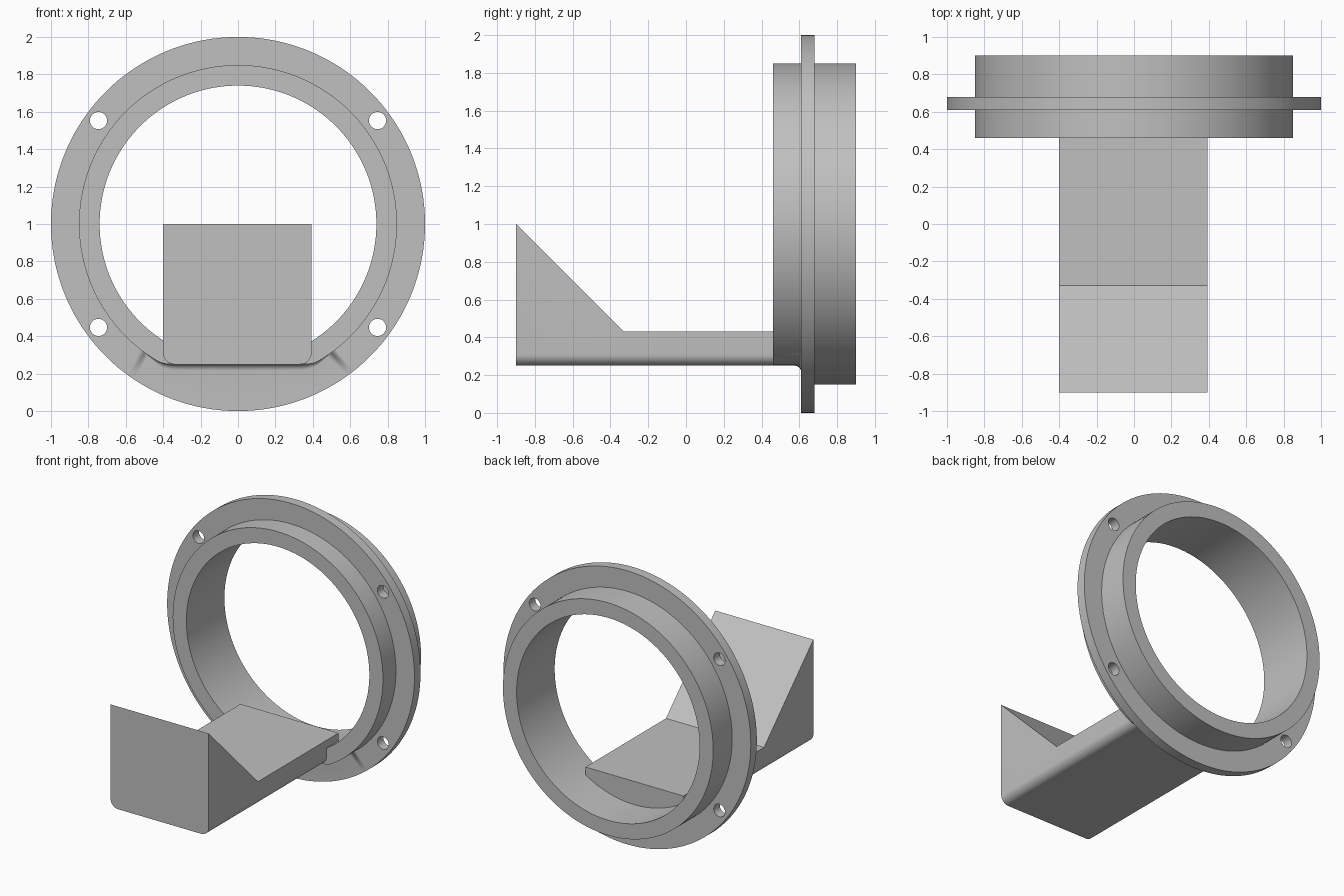
import bpy, bmesh
from math import sin, cos, pi, tau, radians
from mathutils import Matrix

cube = bpy.data.objects.get("Cube")
if cube:
    bpy.data.objects.remove(cube)

grey = bpy.data.materials.new("light_grey")
grey.use_nodes = True
grey.diffuse_color = (0.53, 0.53, 0.53, 1)
grey.node_tree.nodes["Principled BSDF"].inputs["Base Color"].default_value = (0.53, 0.53, 0.53, 1)

CENTRE_Z = 1.0
BORE, TUBE, FLANGE = 0.74, 0.85, 1.0
FRONT, FLANGE_FRONT, FLANGE_BACK, BACK = 0.46, 0.61, 0.68, 0.90
FLAT = 0.75          # distance from the axis to the flat under the front tube


def make_object(name, bm):
    bmesh.ops.recalc_face_normals(bm, faces=bm.faces)
    mesh = bpy.data.meshes.new(name)
    bm.to_mesh(mesh)
    bm.free()
    mesh.materials.append(grey)
    obj = bpy.data.objects.new(name, mesh)
    bpy.context.collection.objects.link(obj)
    return obj


def select_only(obj):
    bpy.ops.object.select_all(action="DESELECT")
    obj.select_set(True)
    bpy.context.view_layer.objects.active = obj


def smooth(obj):
    select_only(obj)
    bpy.ops.object.shade_smooth_by_angle(angle=radians(32))


def ring_section(phi):
    """Radius/depth section of the ring at an angle measured from straight down."""
    outer, fillet = TUBE, 0.0
    if cos(phi) > 0.5:
        # soft minimum of the round tube and the flat underside
        flat, k = FLAT / cos(phi), 0.02
        h = max(k - abs(flat - TUBE), 0) / k
        outer = min(flat, TUBE) - h * h * k / 4
        away = min(phi, tau - phi)
        fillet = 0.035 * min(1, max(0, (radians(36) - away) / radians(12)))
    section = [(BORE, FRONT), (outer, FRONT)]
    for i in range(8):
        a = i / 7 * pi / 2
        section.append((outer + fillet * (1 - cos(a)),
                        FLANGE_FRONT - fillet * (1 - sin(a))))
    section += [(FLANGE, FLANGE_FRONT), (FLANGE, FLANGE_BACK),
                (TUBE, FLANGE_BACK), (TUBE, BACK), (BORE, BACK)]
    return section


# Flanged ring: sections swept around the axis
bm = bmesh.new()
STEPS = 180
rings = []
for s in range(STEPS):
    phi = tau * s / STEPS
    rings.append([bm.verts.new((r * sin(phi), y, CENTRE_Z - r * cos(phi)))
                  for r, y in ring_section(phi)])
for s in range(STEPS):
    a, b = rings[s], rings[(s + 1) % STEPS]
    for i in range(len(a)):
        j = (i + 1) % len(a)
        bm.faces.new((a[i], a[j], b[j], b[i]))
bmesh.ops.remove_doubles(bm, verts=bm.verts, dist=0.0001)
ring = make_object("flanged_ring", bm)

# Four bolt holes through the flange
bm = bmesh.new()
for sx in (-1, 1):
    for sz in (-1, 1):
        place = Matrix.Translation((sx * 0.746, 0.645, CENTRE_Z + sz * 0.553))
        bmesh.ops.create_cone(bm, cap_ends=True, segments=32, radius1=0.046,
                              radius2=0.046, depth=0.2,
                              matrix=place @ Matrix.Rotation(pi / 2, 4, "X"))
cutter = make_object("bolt_hole_cutter", bm)
cutter.hide_render = True
cut = ring.modifiers.new("bolt_holes", "BOOLEAN")
cut.operation, cut.solver, cut.object = "DIFFERENCE", "EXACT", cutter
select_only(ring)
bpy.ops.object.modifier_apply(modifier=cut.name)
bpy.data.objects.remove(cutter)
smooth(ring)

# Support arm with its wedge: side profile extruded across, lower edges rounded
bm = bmesh.new()
LEFT, RIGHT = -0.4, 0.393
profile = [(-0.9, 0.25), (0.6, 0.25), (0.6, 0.43), (-0.33, 0.43), (-0.9, 1.0)]
side = bm.faces.new([bm.verts.new((LEFT, y, z)) for y, z in profile])
moved = bmesh.ops.extrude_face_region(bm, geom=[side])["geom"]
bmesh.ops.translate(bm, vec=(RIGHT - LEFT, 0, 0),
                    verts=[g for g in moved if isinstance(g, bmesh.types.BMVert)])
lower = [e for e in bm.edges
         if all(v.co.z < 0.26 for v in e.verts)
         and abs(e.verts[0].co.y - e.verts[1].co.y) > 1]
bmesh.ops.bevel(bm, geom=lower, offset=0.06, segments=8, profile=0.5, affect="EDGES")
smooth(make_object("support_arm", bm))
